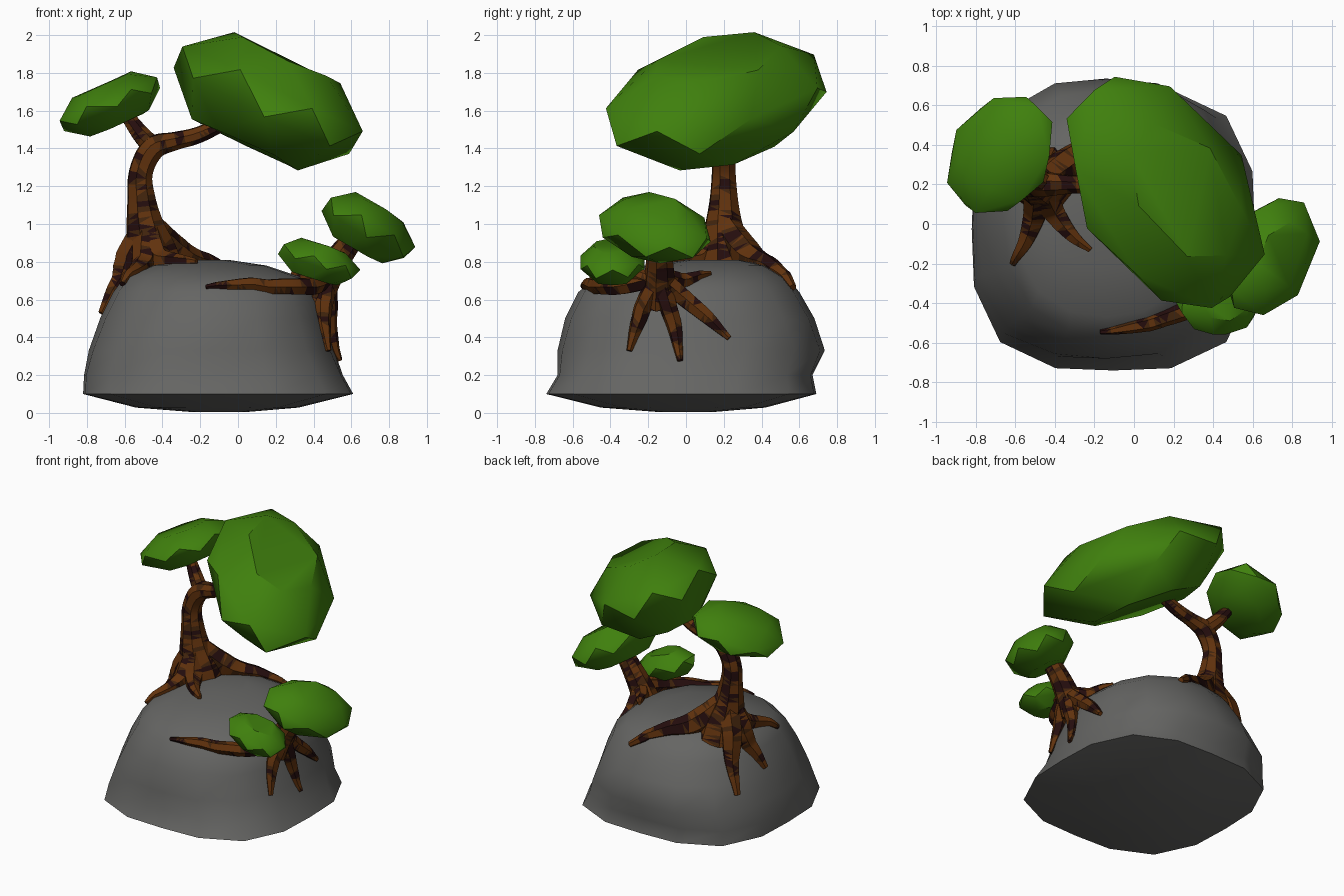
import bpy, bmesh, math, random
from mathutils import Vector, Matrix, noise
from mathutils.bvhtree import BVHTree

if "Cube" in bpy.data.objects:
    bpy.data.objects.remove(bpy.data.objects["Cube"])

random.seed(4)


def material(name, rgb):
    m = bpy.data.materials.new(name)
    m.diffuse_color = (*rgb, 1)
    m.use_nodes = True
    m.node_tree.nodes["Principled BSDF"].inputs["Base Color"].default_value = m.diffuse_color
    return m


STONE = material("grey stone", (0.13, 0.13, 0.125))
LEAF = material("leaf green", (0.05, 0.215, 0.004))
BARK = [material("rust bark", (0.12, 0.032, 0.004)),
        material("brown bark", (0.055, 0.018, 0.004)),
        material("dark bark", (0.018, 0.004, 0.004))]


def finish(name, bm, mats, angle):
    bmesh.ops.recalc_face_normals(bm, faces=bm.faces)
    me = bpy.data.meshes.new(name)
    bm.to_mesh(me)
    bm.free()
    for m in mats:
        me.materials.append(m)
    ob = bpy.data.objects.new(name, me)
    bpy.context.collection.objects.link(ob)
    bpy.ops.object.select_all(action='DESELECT')
    ob.select_set(True)
    bpy.context.view_layer.objects.active = ob
    bpy.ops.object.shade_smooth_by_angle(angle=math.radians(angle))
    return ob


def skin(bm, rings):
    """Bridge equal rings of points and close both ends; returns the faces."""
    rows = [[bm.verts.new(p) for p in r] for r in rings]
    n = len(rows[0])
    faces = [bm.faces.new((a[i], a[(i + 1) % n], b[(i + 1) % n], b[i]))
             for a, b in zip(rows, rows[1:]) for i in range(n)]
    return faces + [bm.faces.new(rows[0][::-1]), bm.faces.new(rows[-1])]


# Rock: rings given by height, x / y extents and squareness of the outline
LEVELS = [(0.005, -0.25, 0.05, -0.15, 0.15, 0), (0.028, -0.54, 0.32, -0.45, 0.42, .05),
          (0.10, -0.82, 0.61, -0.74, 0.69, .13), (0.20, -0.815, 0.555, -0.68, 0.67, .13),
          (0.33, -0.79, 0.51, -0.68, 0.735, .09), (0.50, -0.73, 0.47, -0.64, 0.68, .06),
          (0.64, -0.66, 0.42, -0.57, 0.60, .05), (0.72, -0.60, 0.33, -0.47, 0.53, .05),
          (0.78, -0.46, 0.15, -0.22, 0.42, .05), (0.81, -0.30, -0.05, 0.0, 0.28, 0)]
rings = []
for z, x0, x1, y0, y1, sq in LEVELS:
    ring = []
    for i in range(16):
        a = math.tau * i / 16
        c, s = math.cos(a), math.sin(a)
        k = 1 + sq * math.sin(2 * a) ** 2
        ring.append(((x0 + x1) / 2 + (x1 - x0) / 2 * c * k,
                     (y0 + y1) / 2 + (y1 - y0) / 2 * s * k, z))
    rings.append(ring)
bm = bmesh.new()
skin(bm, rings)
bmesh.ops.recalc_face_normals(bm, faces=bm.faces)
ROCK = BVHTree.FromBMesh(bm)
finish("rock", bm, [STONE], 48)


def smooth_path(pts, step=0.028):
    """Catmull-Rom resampling of (x, y, z, radius) points."""
    P = [Vector(p) for p in pts]
    P = [2 * P[0] - P[1]] + P + [2 * P[-1] - P[-2]]
    out = []
    for a, b, c, d in zip(P, P[1:], P[2:], P[3:]):
        n = max(2, round((c - b).length / step))
        for t in (i / n for i in range(n)):
            out.append(0.5 * (2 * b + (c - a) * t + (2 * a - 5 * b + 4 * c - d) * t * t
                              + (3 * b - a - 3 * c + d) * t ** 3))
    return out + [P[-2]]


def tube(bm, pts, sides=8, snap_from=None):
    path = smooth_path(pts)
    centres = [p.to_3d() for p in path]
    if snap_from is not None:                    # roots cling to the rock
        for i, c in enumerate(centres):
            t = i / (len(centres) - 1)
            if t > snap_from:
                hit, nor, _, _ = ROCK.find_nearest(c)
                centres[i] = c.lerp(hit + nor * 0.01, min(1, (t - snap_from) / 0.25))
    rings, u = [], Vector((0.3, 1, 0.1))
    for i, c in enumerate(centres):
        d = (centres[min(i + 1, len(centres) - 1)] - centres[max(i - 1, 0)]).normalized()
        u = (u - d * u.dot(d)).normalized()      # carried frame avoids twisting
        v, r = d.cross(u), max(path[i][3], 0.008)
        rings.append([c + r * (u * math.cos(math.tau * k / sides) + v * math.sin(math.tau * k / sides))
                      for k in range(sides)])
    faces = bmesh.ops.triangulate(bm, faces=skin(bm, rings))["faces"]
    for f in faces:                              # bark patches from noise
        n = noise.noise(f.calc_center_median() * 14)
        f.material_index = 0 if n > -0.02 else 1 if n > -0.18 else 2


def tree(name, limbs, roots):
    bm = bmesh.new()
    for limb in limbs:
        tube(bm, limb)
    for root in roots:
        tube(bm, root, 6, 0.35)
    finish(name, bm, BARK, 25)


# Large tree: trunk with right branch, left branch, roots
top = (-0.48, 0.2, 1.0, 0.075)
tree("large_tree_trunk",
     [[(-0.45, 0.22, 0.72, 0.18), (-0.46, 0.21, 0.85, 0.145), (-0.49, 0.2, 0.98, 0.108),
       (-0.51, 0.2, 1.12, 0.08), (-0.515, 0.2, 1.27, 0.066), (-0.45, 0.2, 1.40, 0.066),
       (-0.33, 0.2, 1.44, 0.05), (-0.2, 0.2, 1.475, 0.045), (0.02, 0.19, 1.58, 0.035)],
      [(-0.44, 0.2, 1.40, 0.055), (-0.51, 0.24, 1.47, 0.05), (-0.60, 0.29, 1.59, 0.035)]],
     [[top, (-0.33, 0.31, 0.85, 0.085), (-0.15, 0.43, 0.77, 0.055), (0.06, 0.54, 0.64, 0.02)],
      [top, (-0.58, 0.29, 0.80, 0.075), (-0.67, 0.37, 0.64, 0.05), (-0.73, 0.41, 0.44, 0.022)],
      [top, (-0.59, 0.18, 0.80, 0.075), (-0.67, 0.14, 0.67, 0.05), (-0.73, 0.1, 0.53, 0.022)],
      [top, (-0.50, 0.06, 0.81, 0.065), (-0.56, -0.1, 0.76, 0.04), (-0.61, -0.2, 0.68, 0.018)],
      [top, (-0.42, 0.08, 0.83, 0.065), (-0.32, -0.05, 0.8, 0.04), (-0.22, -0.13, 0.79, 0.015)]])

# Small tree: leaning trunk, low twig, roots
top = (0.47, -0.14, 0.72, 0.055)
tree("small_tree_trunk",
     [[(0.40, -0.14, 0.58, 0.10), (0.46, -0.14, 0.70, 0.085), (0.54, -0.14, 0.83, 0.07),
       (0.67, -0.15, 1.0, 0.05)],
      [(0.46, -0.18, 0.70, 0.05), (0.44, -0.28, 0.74, 0.035), (0.43, -0.38, 0.80, 0.03)]],
     [[top, (0.38, -0.36, 0.67, 0.05), (0.22, -0.47, 0.69, 0.045), (0.02, -0.53, 0.70, 0.035),
       (-0.17, -0.54, 0.66, 0.012)],
      [top, (0.46, -0.22, 0.58, 0.05), (0.48, -0.27, 0.48, 0.04), (0.50, -0.31, 0.34, 0.016)],
      [top, (0.48, -0.10, 0.58, 0.05), (0.50, -0.06, 0.45, 0.04), (0.52, -0.03, 0.27, 0.016)],
      [top, (0.45, 0.0, 0.60, 0.05), (0.47, 0.12, 0.50, 0.04), (0.50, 0.23, 0.40, 0.016)],
      [top, (0.38, -0.03, 0.70, 0.045), (0.34, 0.05, 0.72, 0.03), (0.29, 0.13, 0.74, 0.012)]])


# Leaf clumps: faceted flattened pebbles (zigzag rims), turned then tilted
def clump(name, centre, size, turn, tilt):
    M = (Matrix.Translation(centre) @ Matrix.Rotation(math.radians(tilt), 4, 'Y')
         @ Matrix.Rotation(math.radians(turn), 4, 'Z') @ Matrix.Diagonal((*size, 1)))
    bm = bmesh.new()
    for r, z, shift in [(0.58, -0.95, 0), (0.98, -0.28, 0.5), (0.98, 0.28, 0), (0.58, 0.95, 0.5)]:
        for i in range(7):
            a = math.tau * (i + shift + random.uniform(-.1, .1)) / 7
            bm.verts.new(M @ Vector((r * math.cos(a), r * math.sin(a),
                                     z + random.uniform(-.06, .06))))
    bmesh.ops.convex_hull(bm, input=bm.verts)
    bmesh.ops.dissolve_limit(bm, angle_limit=math.radians(9), verts=bm.verts, edges=bm.edges)
    finish(name, bm, [LEAF], 34)


clump("large_tree_main_leaves", (0.15, 0.16, 1.655), (0.68, 0.44, 0.265), 129, 26)
clump("large_tree_side_leaves", (-0.675, 0.35, 1.635), (0.335, 0.265, 0.12), 48, -24)
clump("small_tree_upper_leaves", (0.69, -0.165, 0.975), (0.33, 0.235, 0.135), 55, 30)
clump("small_tree_lower_leaves", (0.43, -0.39, 0.80), (0.225, 0.175, 0.095), 0, 18)
